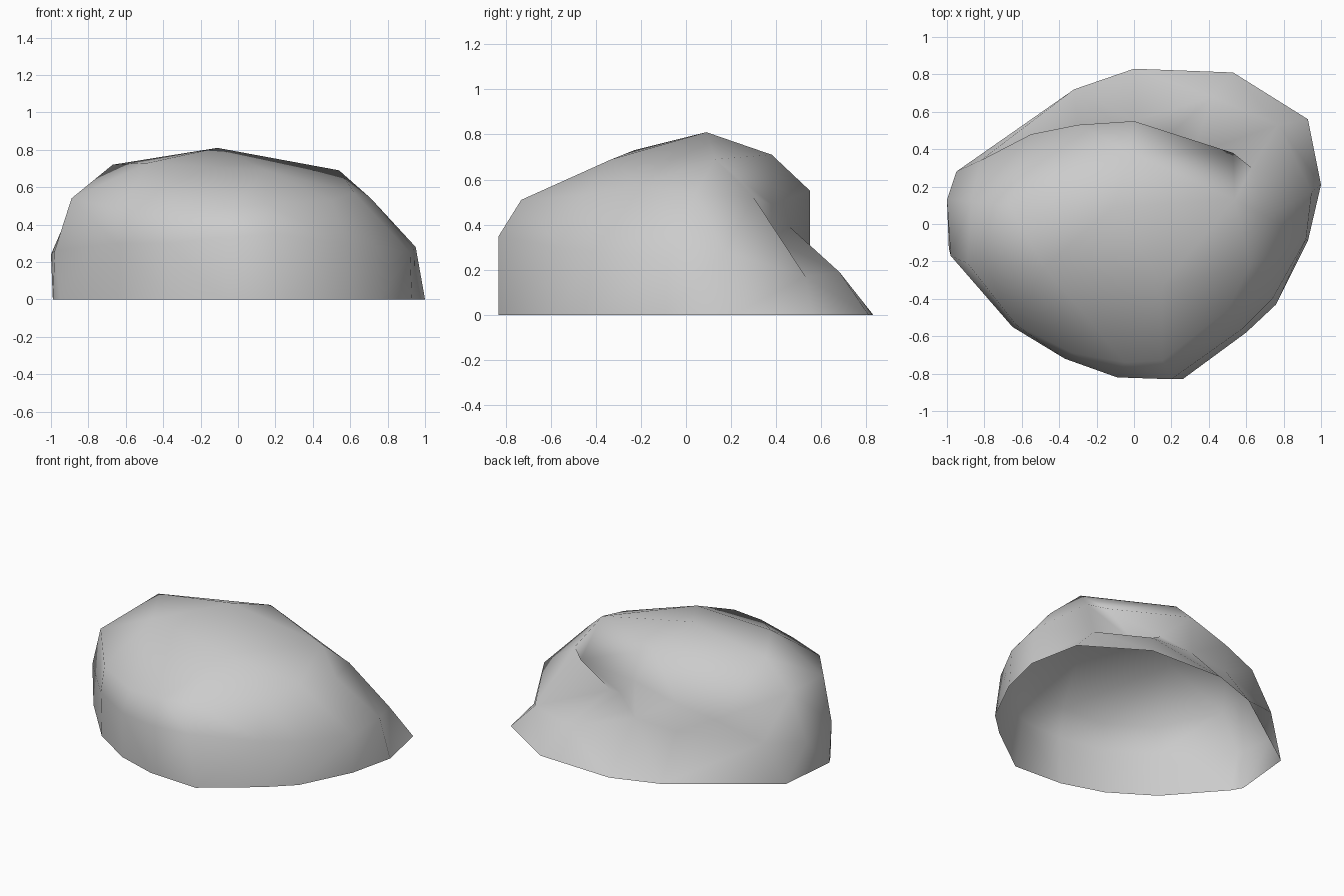
import bpy
import bmesh

default_cube = bpy.data.objects.get("Cube")
if default_cube:
    bpy.data.objects.remove(default_cube, do_unlink=True)

# Ground outline, counter-clockwise from the back corner
base = [(.93, .56), (.53, .81), (0, .83), (-.32, .72), (-.95, .28),
        (-.99, -.13), (-.95, -.2), (-.65, -.54), (-.37, -.72), (-.09, -.81),
        (.26, -.83), (.6, -.58), (.76, -.43), (.93, -.09), (1, .21)]

# Waist: top of the steep sides, and the crest of the back flare
waist = [(.77, .53, .17), (.42, .68, .19), (0, .55, .3), (-.3, .53, .28),
         (-.82, .34, .27), (-1, .13, .24), (-.98, -.17, .26), (-.65, -.55, .3),
         (-.37, -.72, .3), (-.09, -.82, .33), (.2, -.83, .35),
         (.58, -.56, .3), (.74, -.4, .28), (.92, -.08, .25), (.95, .17, .28)]

# Shoulder: floor of the hollow at the back, rounded edge elsewhere
shoulder = [(.31, .37, .34), (.17, .46, .39), (0, .55, .55), (-.3, .53, .47),
            (-.55, .48, .41), (-.87, .12, .54), (-.89, -.21, .54),
            (-.63, -.54, .48), (-.33, -.69, .46), (-.05, -.74, .49),
            (.15, -.73, .51), (.5, -.46, .53), (.62, -.22, .57),
            (.71, .04, .54), (.63, .3, .52)]

# Overhanging rim corner above the hollow
rim_corner = (.53, .38, .49)

# Crown corners and the peak; each name ties one column to a crown corner
crown = {"right": (.54, .13, .69), "back": (-.02, .38, .71),
         "left": (-.67, .1, .72), "front_left": (-.48, -.23, .73),
         "front_right": (.15, -.33, .69)}
crown_columns = (["right"] + ["back"] * 3 + ["left"] * 3 +
                 ["front_left"] * 3 + ["front_right"] * 2 + ["right"] * 3)
peak = (-.11, .09, .81)


def bridge(bm, lower, upper):
    """Join two closed loops column by column, skipping repeated corners."""
    count = len(lower)
    for i in range(count):
        j = (i + 1) % count
        corners = list(dict.fromkeys((lower[i], lower[j], upper[j], upper[i])))
        if len(corners) > 2:
            bm.faces.new(corners)


def make_material(name, colour):
    material = bpy.data.materials.new(name)
    material.use_nodes = True
    material.diffuse_color = colour
    shader = next(n for n in material.node_tree.nodes if n.type == "BSDF_PRINCIPLED")
    shader.inputs["Base Color"].default_value = colour
    return material


# Boulder shell, open underneath
bm = bmesh.new()
rings = [[bm.verts.new((x, y, 0)) for x, y in base]]
rings += [[bm.verts.new(point) for point in ring] for ring in (waist, shoulder)]
# The rim repeats the shoulder, except where it spans the hollow
edge = rings[-1]
rings.append([bm.verts.new(rim_corner), edge[2]] + edge[2:])
corner = {name: bm.verts.new(point) for name, point in crown.items()}
rings.append([corner[name] for name in crown_columns])
rings.append([bm.verts.new(peak)] * len(base))
for lower, upper in zip(rings, rings[1:]):
    bridge(bm, lower, upper)
bmesh.ops.triangulate(bm, faces=bm.faces[:])
for face in bm.faces:
    face.smooth = True

mesh = bpy.data.meshes.new("boulder")
bm.to_mesh(mesh)
bm.free()
mesh.materials.append(make_material("stone grey", (.6, .6, .6, 1)))
boulder = bpy.data.objects.new("boulder", mesh)
bpy.context.collection.objects.link(boulder)
